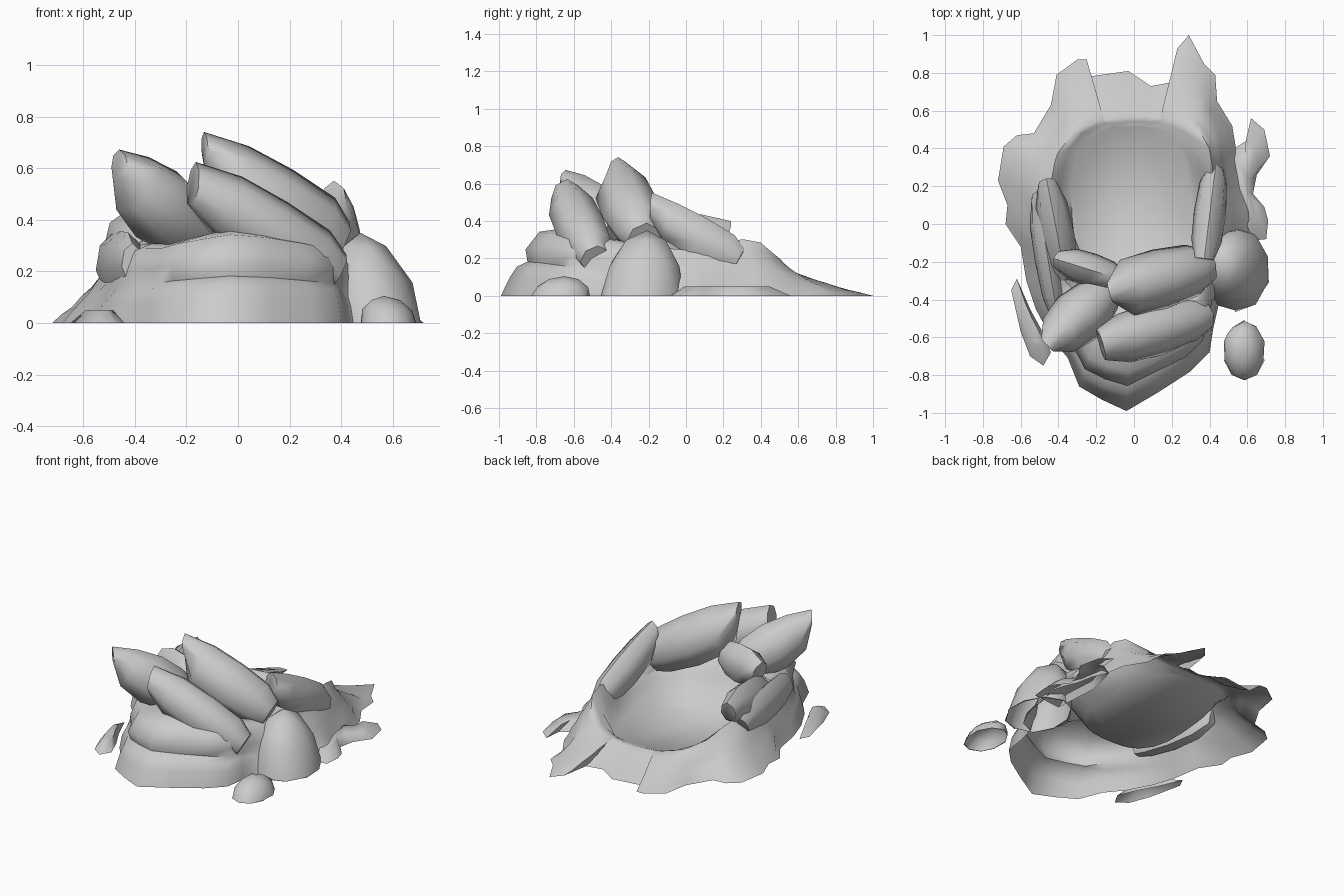
import bpy, bmesh, math, random
from mathutils import Vector

if "Cube" in bpy.data.objects:
    bpy.data.objects.remove(bpy.data.objects["Cube"])

random.seed(4)
stone = bpy.data.materials.new("grey_stone")
stone.diffuse_color = (0.6, 0.6, 0.6, 1)
stone.use_nodes = True
stone.node_tree.nodes["Principled BSDF"].inputs["Base Color"].default_value = stone.diffuse_color


def finish(name, bm, angle=40):
    bmesh.ops.recalc_face_normals(bm, faces=bm.faces)
    me = bpy.data.meshes.new(name)
    bm.to_mesh(me)
    bm.free()
    ob = bpy.data.objects.new(name, me)
    bpy.context.collection.objects.link(ob)
    me.materials.append(stone)
    bpy.ops.object.select_all(action='DESELECT')
    ob.select_set(True)
    bpy.context.view_layer.objects.active = ob
    bpy.ops.object.shade_smooth_by_angle(angle=math.radians(angle))
    return ob


def loft(bm, rings):
    vs = [[bm.verts.new(p) for p in r] for r in rings]
    n = len(vs[0])
    for a, b in zip(vs, vs[1:]):
        for i in range(n):
            j = (i + 1) % n
            bm.faces.new((a[i], a[j], b[j], b[i]))
    return vs


# Crater shell: ragged ground outline, raised rim, sunken floor
outline = [(-.04, -.99), (.13, -.89), (.3, -.78), (.4, -.68), (.42, -.55), (.45, -.42),
           (.54, -.38), (.6, -.28), (.63, -.08), (.66, .02), (.64, .1), (.6, .2), (.58, .3),
           (.54, .4), (.52, .52), (.44, .65), (.43, .79), (.37, .85), (.29, 1), (.23, .93),
           (.2, .75), (.09, .73), (-.03, .81), (-.24, .78), (-.25, .87), (-.3, .87),
           (-.41, .79), (-.44, .63), (-.53, .48), (-.62, .47), (-.69, .41), (-.72, .23),
           (-.67, .1), (-.68, 0), (-.6, -.12), (-.57, -.3), (-.52, -.45), (-.44, -.6),
           (-.35, -.71), (-.29, -.86), (-.17, -.93)]
rim_keys = [(-30, .48, .28), (0, .44, .24), (28, .46, .29), (42, .55, .31), (55, .61, .2),
            (70, .59, .13), (90, .56, .12), (110, .58, .125), (130, .58, .16), (150, .5, .23),
            (180, .45, .3), (210, .47, .34), (240, .48, .3), (270, .47, .37), (300, .48, .31),
            (330, .48, .28)]
ramp = [(0, 0, 0), (.08, .27, .1), (.15, .43, .19), (.27, .5, .3), (.24, .68, .33),
        (.38, .94, .46), (.7, 1, .76), (1, 1, 1)]          # (inward, front height, side height)


def rim(a):
    for (a0, r0, z0), (a1, r1, z1) in zip(rim_keys, rim_keys[1:]):
        if a0 <= a <= a1:
            t = (a - a0) / (a1 - a0)
            return r0 + (r1 - r0) * t, z0 + (z1 - z0) * t
    return rim_keys[0][1:]


columns = []
for x, y in outline:
    a = math.degrees(math.atan2(y, x))
    a = a if a >= -30 else a + 360
    c, s = math.cos(math.radians(a)), math.sin(math.radians(a))
    r, z = rim(a)
    front = max(0, min(1, (-s - .5) / .3))
    col = []
    for n, (t, zf, zs) in enumerate(ramp):
        # the step exists only on the front layers
        t += (n / 7 - t) * (1 - front)
        zs = (n / 7) ** 1.1
        k = random.uniform(-.012, .012) if 0 < t < 1 else 0
        col.append(((x + (r * c - x) * t) * (1 + k), (y + (r * s - y) * t) * (1 + k),
                    z * (zs + (zf - zs) * front)))
    # boxy floor edge, sloping down towards the front
    p = (abs(c) ** 3 + abs(s) ** 3) ** (-1 / 3)
    fx, fy = -.02 + .31 * p * c, .13 + .39 * p * s
    fz = .035 + .075 * (fy + .26) / .8
    col.append(((r * c + fx) / 2, (r * s + fy) / 2, fz + (z - fz) * .55))
    col.append((fx, fy, fz))
    columns.append(col)
bm = bmesh.new()
rows = loft(bm, list(zip(*columns)))
bm.faces.new(rows[-1])
finish("crater_shell", bm, 65)


# Leaning slab rocks with chisel ends around the rim
def slab(name, base, tip, w, h, lift=.3, end=.5, foot=.6, shoulder=.95):
    base, tip = Vector(base), Vector(tip)
    ax = (tip - base).normalized()
    side = ax.cross(Vector((0, 0, 1))).normalized()
    up = side.cross(ax)
    section = [(1, -.2), (.72, .6), (0, 1), (-.75, .6), (-1, -.25), (-.5, -.95), (.5, -.95)]
    bm = bmesh.new()
    rings = []
    for t, s, l in [(0, foot, -.1), (.15, .88, 0), (.45, 1, 0), (.76, shoulder, .05),
                    (1, end, lift)]:
        o = base.lerp(tip, t) + up * h * l
        # top of the end leans forward so the tip reads as a sloped cut
        rings.append([o + side * w * s * u + up * h * s * v + ax * (.03 * v * (t == 1))
                      for u, v in section])
    vs = loft(bm, rings)
    bm.faces.new(vs[0])
    bm.faces.new(vs[-1])
    finish(name, bm, 58)


slab("tall_slab", (.4, -.22, .32), (-.16, -.37, .62), .16, .155, .45, .33)
slab("front_slab", (.39, -.48, .21), (-.18, -.64, .53), .14, .13, .1, .6)
slab("left_front_slab", (-.15, -.36, .35), (-.47, -.65, .59), .15, .15, .2, .32, .75, .8)
slab("left_inner_slab", (-.08, -.29, .41), (-.4, -.19, .42), .09, .12, 0, .6)
slab("right_slab", (.43, .29, .2), (.37, -.2, .45), .085, .11, .3, .6)
slab("left_slab", (-.36, -.29, .27), (-.46, .22, .33), .09, .12, 0, .55)
slab("left_outer_slab", (-.41, -.46, .25), (-.51, .14, .22), .07, .12, 0, .5)


# Rounded rocks cut flat at the ground
def boulder(name, centre, size, peak=(0, 0), rough=.05):
    bm = bmesh.new()
    bmesh.ops.create_icosphere(bm, subdivisions=2, radius=1)
    bmesh.ops.bisect_plane(bm, geom=bm.verts[:] + bm.edges[:] + bm.faces[:],
                           plane_co=(0, 0, 0), plane_no=(0, 0, -1), clear_outer=True)
    for v in bm.verts:
        k = 1 + random.uniform(-rough, rough)
        x, y, z = v.co
        z = max(z, 0)
        v.co = (centre[0] + x * k * size[0] + peak[0] * z,
                centre[1] + y * k * size[1] + peak[1] * z, z * size[2])
    finish(name, bm, 60)


boulder("right_boulder", (.535, -.24), (.18, .22, .35), (-.06, .03))
boulder("small_boulder", (.585, -.67), (.11, .155, .105), (-.02, .02))


# Low ragged shards lying beside the walls
def shard(name, edge, towards, pull, height):
    bm = bmesh.new()
    top = [(x + (towards[0] - x) * pull, y + (towards[1] - y) * pull, height) for x, y in edge]
    vs = loft(bm, [[(x, y, 0) for x, y in edge], top])
    bm.faces.new(vs[-1])
    finish(name, bm, 60)


shard("left_shard", [(-.62, -.29), (-.65, -.35), (-.6, -.57), (-.55, -.7), (-.48, -.75),
                     (-.44, -.68), (-.49, -.56), (-.55, -.45)], (-.53, -.55), .5, .05)
shard("right_shard", [(.5, -.1), (.7, -.08), (.71, .02), (.69, .09), (.63, .16), (.65, .26),
                      (.72, .36), (.69, .5), (.62, .56), (.61, .45), (.53, .4), (.48, .2)],
      (.53, .18), .3, .05)
